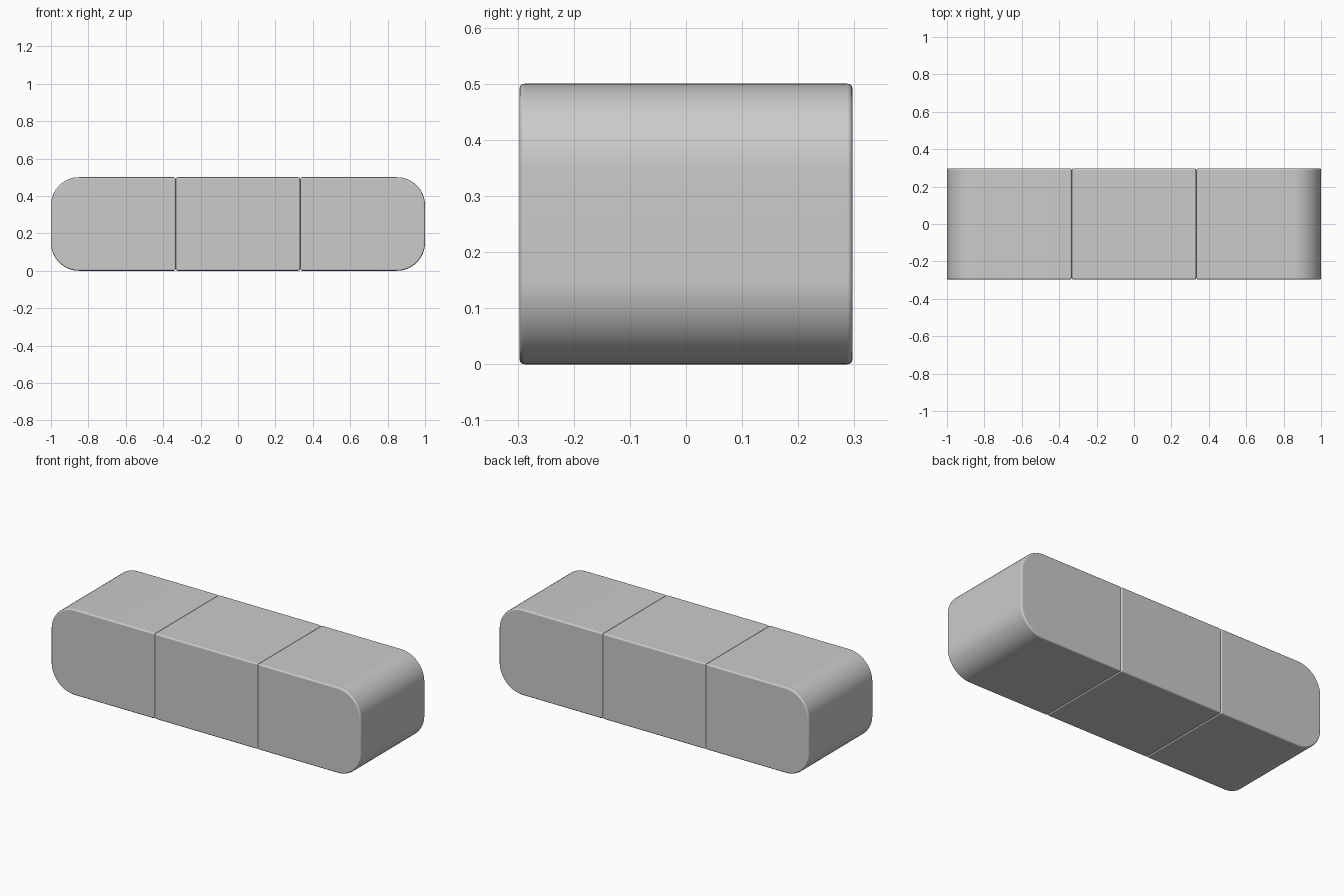
import bpy, bmesh
from math import sin, cos, pi

if "Cube" in bpy.data.objects:
    bpy.data.objects.remove(bpy.data.objects["Cube"])

DEPTH, HEIGHT, SEAM, R, STEPS = 0.297, 0.5, 0.333, 0.15, 16


def block(name, profile):
    # Extrude an x-z profile along y and round its sharp edges
    bm = bmesh.new()
    face = bm.faces.new([bm.verts.new((x, -DEPTH, z)) for x, z in profile])
    ext = bmesh.ops.extrude_face_region(bm, geom=[face], use_keep_orig=True)
    moved = [v for v in ext["geom"] if isinstance(v, bmesh.types.BMVert)]
    bmesh.ops.translate(bm, verts=moved, vec=(0, 2 * DEPTH, 0))
    bmesh.ops.recalc_face_normals(bm, faces=bm.faces)
    mesh = bpy.data.meshes.new(name)
    bm.to_mesh(mesh)
    bm.free()
    ob = bpy.data.objects.new(name, mesh)
    bpy.context.collection.objects.link(ob)
    bev = ob.modifiers.new("edge_rounding", "BEVEL")
    bev.width = 0.009
    bev.segments = 3
    bev.limit_method = "ANGLE"
    bev.angle_limit = pi / 4
    bev.harden_normals = True
    mesh.shade_smooth()
    return ob


def end_profile(side):
    # Square at the seam, large radius on the outer corners
    pts = [(SEAM, 0)]
    for cz, start in ((R, -pi / 2), (HEIGHT - R, 0)):
        for i in range(STEPS + 1):
            a = start + pi / 2 * i / STEPS
            pts.append((1 - R + R * cos(a), cz + R * sin(a)))
    pts.append((SEAM, HEIGHT))
    return [(side * x, z) for x, z in pts]


# Middle block and the two rounded end blocks
block("middle_block", [(-SEAM, 0), (SEAM, 0), (SEAM, HEIGHT), (-SEAM, HEIGHT)])
block("left_end_block", end_profile(-1))
block("right_end_block", end_profile(1))
